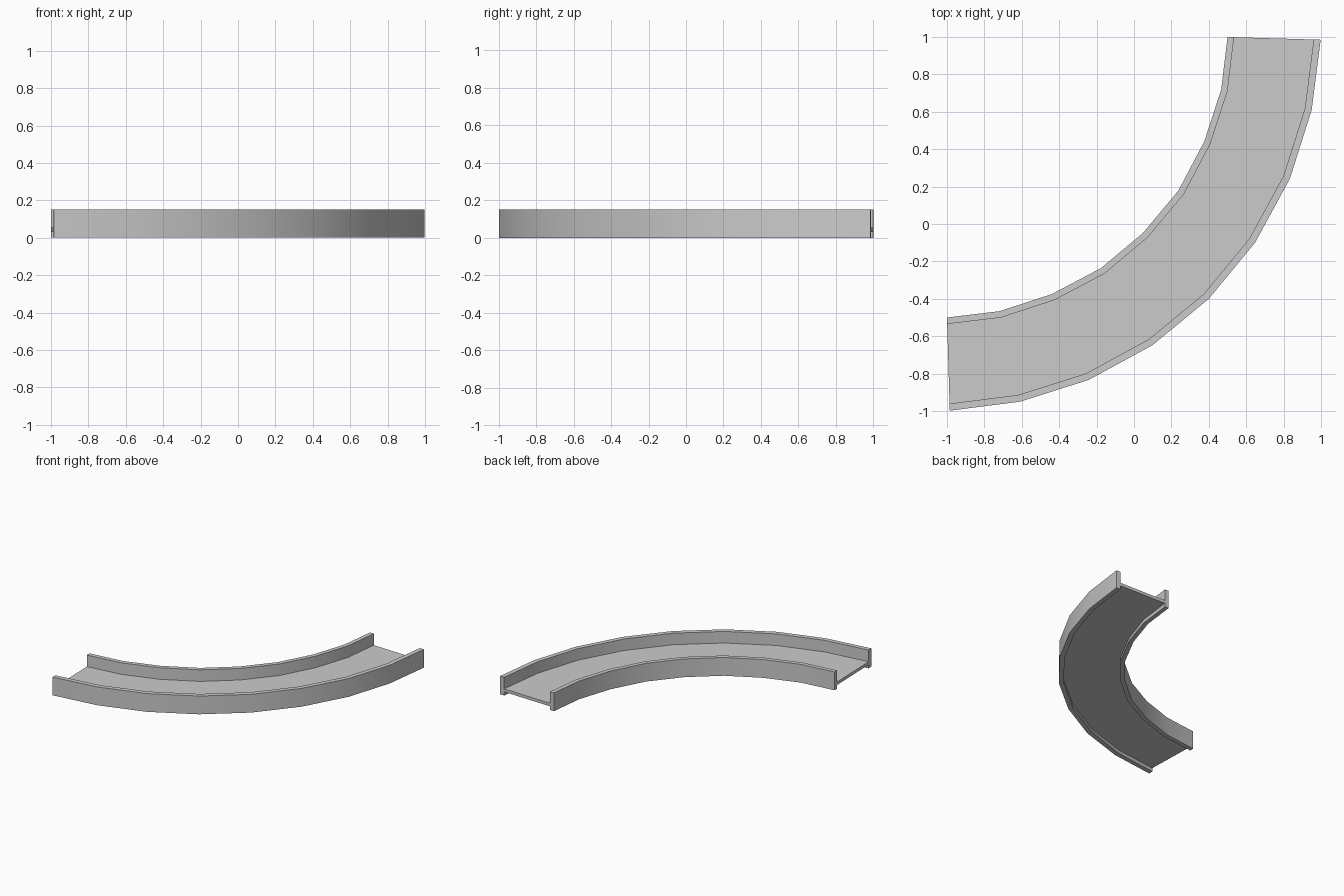
import bpy, bmesh, math
from mathutils import Vector

if "Cube" in bpy.data.objects:
    bpy.data.objects.remove(bpy.data.objects["Cube"])

# Plan outline of half the bend; the other half mirrors across the diagonal
inner_half = [(0.5, 1.0), (0.466, 0.718), (0.375, 0.44), (0.237, 0.178), (0.048, -0.048)]
outer_half = [(0.998, 0.985), (0.95, 0.61), (0.834, 0.243), (0.647, -0.1), (0.4, -0.4)]


def full(half):
    pts = half + [(-y, -x) for x, y in reversed(half[:-1])]
    return [Vector((x, y, 0)) for x, y in pts]


stations = list(zip(full(inner_half), full(outer_half)))


def sweep(name, a, b, z0, z1):
    """Box section between width fractions a..b, swept round the bend."""
    bm = bmesh.new()
    rings = []
    for p, q in stations:
        section = [(a, z0), (b, z0), (b, z1), (a, z1)]
        rings.append([bm.verts.new(p.lerp(q, f) + Vector((0, 0, z))) for f, z in section])
    for r, s in zip(rings, rings[1:]):
        for i in range(4):
            j = (i + 1) % 4
            bm.faces.new((r[i], r[j], s[j], s[i]))
    bm.faces.new(rings[0])
    bm.faces.new(rings[-1])
    bmesh.ops.recalc_face_normals(bm, faces=bm.faces)
    mesh = bpy.data.meshes.new(name)
    bm.to_mesh(mesh)
    bm.free()
    obj = bpy.data.objects.new(name, mesh)
    bpy.context.collection.objects.link(obj)
    bpy.ops.object.select_all(action='DESELECT')
    obj.select_set(True)
    bpy.context.view_layer.objects.active = obj
    bpy.ops.object.shade_smooth_by_angle(angle=math.radians(30))


# Side rails
sweep("inner_rail", 0.0, 0.07, 0.0, 0.15)
sweep("outer_rail", 0.925, 1.0, 0.0, 0.15)
# Track floor, raised slightly between the rails
sweep("track_floor", 0.07, 0.925, 0.03, 0.055)
